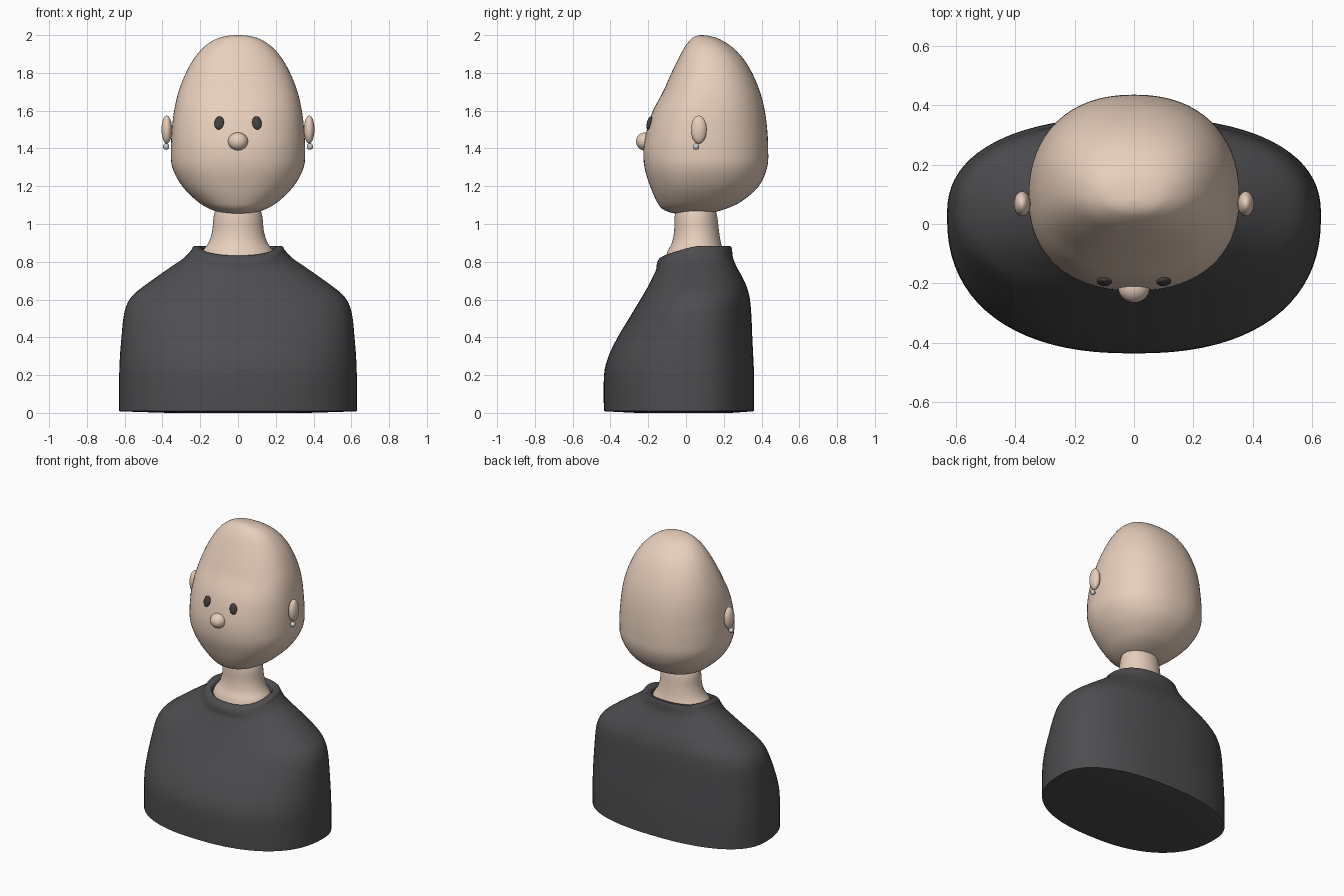
import bpy, bmesh, math


def material(name, rgb):
    m = bpy.data.materials.new(name)
    m.diffuse_color = (*rgb, 1)
    return m


SKIN = material("skin", (0.80, 0.62, 0.50))
CLOTH = material("dark_cloth", (0.075, 0.075, 0.08))
DARK = material("eye_dark", (0.06, 0.05, 0.05))
PEARL = material("pearl", (0.75, 0.75, 0.75))


def refine(rings, steps):
    """Catmull-Rom interpolation between the profile rings."""
    out = []
    for i in range(len(rings) - 1):
        a, b, c, d = (rings[max(0, min(len(rings) - 1, i + k))] for k in (-1, 0, 1, 2))
        for s in range(steps):
            t = s / steps
            out.append([0.5 * (2 * q + (r - p) * t + (2 * p - 5 * q + 4 * r - w) * t * t
                               + (3 * q - p - 3 * r + w) * t ** 3)
                        for p, q, r, w in zip(a, b, c, d)])
    return out + [list(rings[-1])]


def loft(name, rings, mat, power, cap_top=True, n=64):
    """Rings: z, half width, front y, back y, widest y, front drop."""
    bm = bmesh.new()
    loops = []
    for z, w, f, b, c, drop in rings:
        loop = []
        for k in range(n):
            a = 2 * math.pi * k / n
            ca, sa = math.cos(a), math.sin(a)
            x = math.copysign(abs(ca) ** (2 / power), ca) * w
            u = abs(sa) ** (2 / power)
            y = c + u * (b - c) if sa > 0 else c - u * (c - f)
            t = max(0, min(1, (0.07 - y) / 0.22))
            loop.append(bm.verts.new((x, y, z - drop * t ** 1.4)))
        loops.append(loop)
    for lo, hi in zip(loops, loops[1:]):
        for k in range(n):
            j = (k + 1) % n
            bm.faces.new((lo[k], lo[j], hi[j], hi[k]))
    bm.faces.new(loops[0][::-1])
    if cap_top:
        bm.faces.new(loops[-1])
    me = bpy.data.meshes.new(name)
    bm.to_mesh(me)
    bm.free()
    ob = bpy.data.objects.new(name, me)
    bpy.context.collection.objects.link(ob)
    me.materials.append(mat)
    bpy.ops.object.select_all(action='DESELECT')
    ob.select_set(True)
    bpy.context.view_layer.objects.active = ob
    bpy.ops.object.shade_smooth_by_angle(angle=math.radians(45))
    return ob


def ball(name, loc, size, mat, rot=(0, 0, 0)):
    bpy.ops.mesh.primitive_uv_sphere_add(segments=32, ring_count=16, radius=1,
                                         location=loc, rotation=rot)
    ob = bpy.context.object
    ob.name = name
    ob.scale = size
    ob.data.materials.append(mat)
    bpy.ops.object.shade_smooth()
    return ob


# Head with sloping forehead
head = [
    (1.052, 0.03, 0.00, 0.07, 0.04, 0), (1.058, 0.08, -0.07, 0.13, 0.05, 0),
    (1.08, 0.15, -0.125, 0.21, 0.06, 0), (1.12, 0.215, -0.155, 0.295, 0.07, 0),
    (1.20, 0.295, -0.19, 0.385, 0.08, 0), (1.30, 0.348, -0.22, 0.43, 0.09, 0),
    (1.40, 0.355, -0.225, 0.435, 0.09, 0), (1.50, 0.350, -0.207, 0.43, 0.09, 0),
    (1.60, 0.338, -0.175, 0.417, 0.10, 0), (1.70, 0.315, -0.122, 0.392, 0.11, 0),
    (1.80, 0.276, -0.077, 0.35, 0.12, 0), (1.88, 0.23, -0.038, 0.30, 0.12, 0),
    (1.94, 0.177, -0.005, 0.24, 0.11, 0), (1.98, 0.115, 0.028, 0.175, 0.10, 0),
    (1.995, 0.06, 0.052, 0.125, 0.085, 0), (2.0, 0.012, 0.075, 0.09, 0.08, 0)]
loft("head", refine(head, 4), SKIN, 2.25)

# Neck flaring into the collar
neck = [(0.78, 0.21, -0.12, 0.22, 0.05, 0), (0.85, 0.19, -0.10, 0.20, 0.05, 0),
        (0.90, 0.157, -0.075, 0.185, 0.055, 0), (0.96, 0.137, -0.063, 0.175, 0.055, 0),
        (1.04, 0.129, -0.06, 0.165, 0.055, 0), (1.10, 0.11, -0.05, 0.15, 0.055, 0)]
loft("neck", refine(neck, 4), SKIN, 2)

# Sweater, with the collar rim turned inward at the top
sweater = [
    (0.01, 0.63, -0.435, 0.36, 0.03, 0), (0.20, 0.629, -0.434, 0.36, 0.03, 0),
    (0.30, 0.625, -0.41, 0.356, 0.03, 0), (0.40, 0.617, -0.362, 0.351, 0.035, 0),
    (0.50, 0.607, -0.302, 0.347, 0.04, 0), (0.57, 0.59, -0.26, 0.342, 0.045, 0),
    (0.63, 0.55, -0.23, 0.333, 0.05, 0.01), (0.70, 0.46, -0.198, 0.308, 0.05, 0.025),
    (0.77, 0.36, -0.173, 0.270, 0.05, 0.045), (0.82, 0.288, -0.158, 0.249, 0.05, 0.06),
    (0.86, 0.25, -0.154, 0.244, 0.05, 0.068), (0.878, 0.24, -0.148, 0.24, 0.05, 0.072)]
rim = [(0.884, 0.232, -0.14, 0.235, 0.05, 0.068), (0.882, 0.20, -0.115, 0.212, 0.05, 0.062),
       (0.87, 0.188, -0.108, 0.202, 0.05, 0.06), (0.80, 0.185, -0.105, 0.20, 0.05, 0.05)]
hem = [(0.0, 0.37, -0.26, 0.24, 0.03, 0), (0.008, 0.62, -0.425, 0.35, 0.03, 0)]
loft("sweater", hem + refine(sweater, 4) + rim, CLOTH, 2.35, cap_top=False, n=80)

# Face and ear details
ball("nose", (0, -0.215, 1.437), (0.053, 0.05, 0.048), SKIN)
for s, side in ((-1, "left"), (1, "right")):
    ball("eye_" + side, (s * 0.1, -0.194, 1.535), (0.025, 0.013, 0.036), DARK,
         (math.radians(-14), s * math.radians(-6), s * math.radians(8)))
    ball("ear_" + side, (s * 0.377, 0.068, 1.5), (0.028, 0.042, 0.074), SKIN)
    ball("earring_" + side, (s * 0.381, 0.053, 1.41), (0.017, 0.017, 0.017), PEARL)
